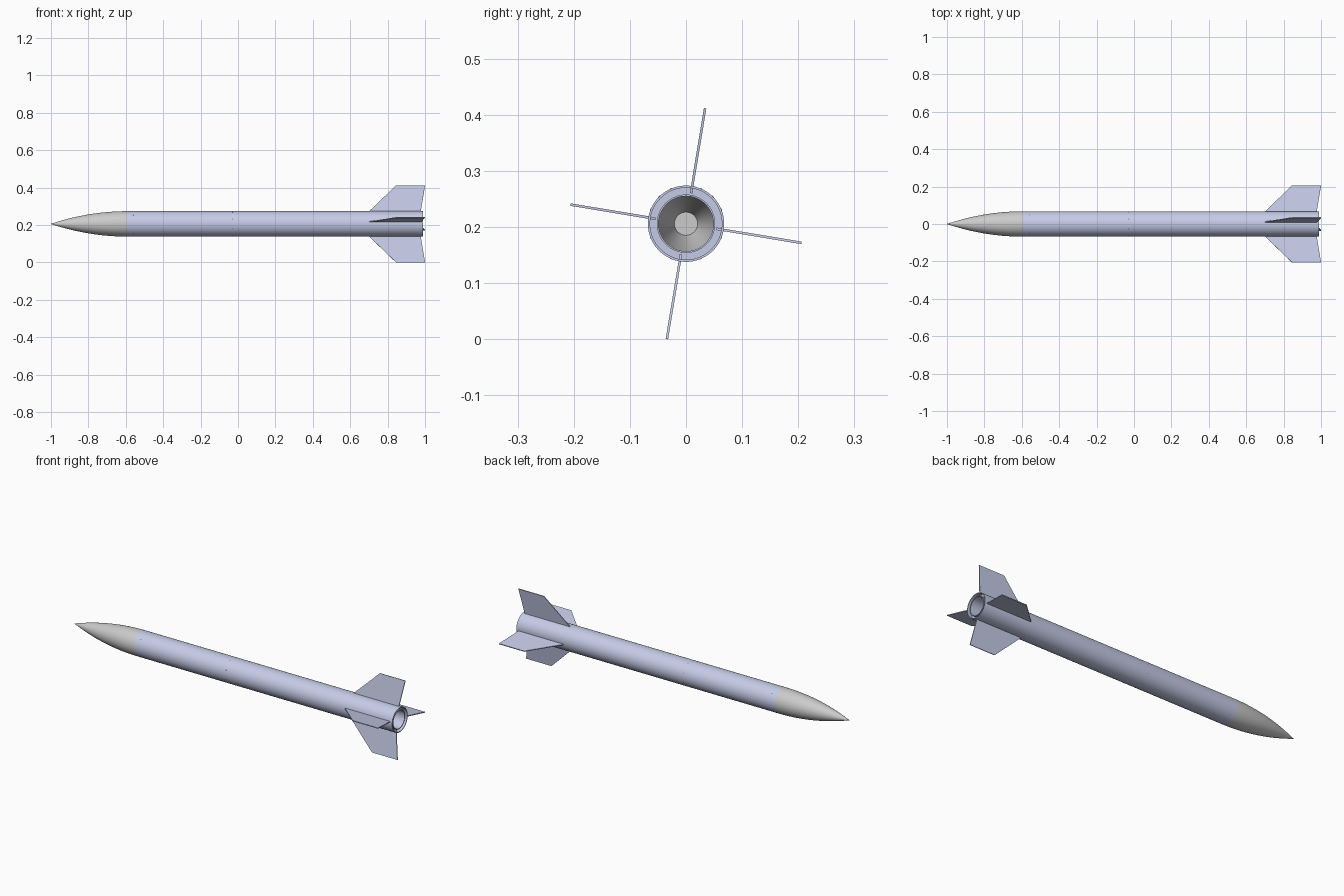
import bpy, bmesh, math
from mathutils import Matrix

if "Cube" in bpy.data.objects:
    bpy.data.objects.remove(bpy.data.objects["Cube"])

ZC = 0.206      # height of the long axis
R = 0.068       # body radius
SEG = 96
LILAC = bpy.data.materials.new("lilac_paint")
LILAC.diffuse_color = (0.56, 0.60, 0.80, 1)
LILAC.use_nodes = True
LILAC.node_tree.nodes["Principled BSDF"].inputs["Base Color"].default_value = LILAC.diffuse_color
DARK = bpy.data.materials.new("dark_metal")
DARK.diffuse_color = (0.15, 0.15, 0.18, 1)
DARK.use_nodes = True
DARK.node_tree.nodes["Principled BSDF"].inputs["Base Color"].default_value = DARK.diffuse_color


def finish(name, bm, mat=None, smooth=True):
    bmesh.ops.recalc_face_normals(bm, faces=bm.faces)
    me = bpy.data.meshes.new(name)
    bm.to_mesh(me)
    bm.free()
    ob = bpy.data.objects.new(name, me)
    bpy.context.collection.objects.link(ob)
    if mat:
        me.materials.append(mat)
    if smooth:
        bpy.ops.object.select_all(action='DESELECT')
        bpy.context.view_layer.objects.active = ob
        ob.select_set(True)
        bpy.ops.object.shade_smooth_by_angle(angle=math.radians(30))
    return ob


def lathe(name, profile, mat=None, closed=True):
    """Revolve (x, radius) points around the long axis."""
    bm = bmesh.new()
    rings = []
    for x, r in profile:
        if r < 1e-6:
            rings.append([bm.verts.new((x, 0, ZC))] * SEG)
        else:
            rings.append([bm.verts.new((x, r * math.sin(2 * math.pi * i / SEG),
                                        ZC + r * math.cos(2 * math.pi * i / SEG)))
                          for i in range(SEG)])
    pairs = list(zip(rings, rings[1:]))
    if closed:
        pairs.append((rings[-1], rings[0]))
    for a, b in pairs:
        for i in range(SEG):
            j = (i + 1) % SEG
            quad = list(dict.fromkeys((a[i], a[j], b[j], b[i])))
            if len(quad) > 2:
                bm.faces.new(quad)
    return finish(name, bm, mat)


def tube(name, x0, x1, r_in, r_out, mat=None):
    return lathe(name, [(x0, r_in), (x0, r_out), (x1, r_out), (x1, r_in)], mat)


def ogive(x, radius=R, base=-0.59, length=0.41):
    rho = (radius ** 2 + length ** 2) / (2 * radius)
    return math.sqrt(rho ** 2 - (x - base) ** 2) + radius - rho


# Hollow nose cone with a shoulder that slides into the body
TIP = -0.985
xs = [TIP + (-0.59 - TIP) * i / 24 for i in range(25)]
outer = [(x, ogive(x)) for x in xs]
inner = [(x, ogive(x) - 0.004) for x in reversed(xs) if ogive(x) > 0.022]
shoulder = [(-0.59, 0.0635), (-0.46, 0.0635), (-0.46, 0.060), (-0.585, 0.060)]
lathe("nose_cone", [(TIP, 0)] + outer + shoulder + inner[1:] + [(inner[-1][0], 0)],
      closed=False)

# Small metal tip
lathe("nose_tip", [(-1.0, 0), (-0.9985, 0.0018), (-0.994, 0.0029),
                   (TIP, ogive(TIP)), (TIP, 0)], LILAC, closed=False)

# Body tube, inner motor tube and centring rings
tube("body_tube", -0.59, 0.99, 0.0640, R, LILAC)
tube("motor_tube", 0.68, 0.985, 0.0490, 0.0520, LILAC)
for n, x in enumerate((0.69, 0.955)):
    tube(f"centring_ring_{n + 1}", x, x + 0.012, 0.0515, 0.0642, LILAC)

# Four swept fins whose roots pass through the body wall
FIN = [(0.72, 0.055), (0.70, 0.067), (0.845, 0.2085),
       (1.0, 0.2085), (0.977, 0.067), (0.975, 0.055)]
for k in range(4):
    bm = bmesh.new()
    face = bm.faces.new([bm.verts.new((x, -0.00225, r)) for x, r in FIN])
    ext = bmesh.ops.extrude_face_region(bm, geom=[face])
    bmesh.ops.translate(bm, vec=(0, 0.0045, 0),
                        verts=[v for v in ext["geom"] if isinstance(v, bmesh.types.BMVert)])
    turn = Matrix.Rotation(-math.radians(9.4 + 90 * k), 4, 'X')
    bmesh.ops.transform(bm, matrix=Matrix.Translation((0, 0, ZC)) @ turn, verts=bm.verts)
    finish(f"fin_{k + 1}", bm, LILAC, smooth=False)

# Tiny flush rivets around the mid joint and the nose joint
for label, x, count in (("mid", -0.03, 8), ("nose", -0.56, 4)):
    for k in range(count):
        bm = bmesh.new()
        turn = Matrix.Rotation(2 * math.pi * (k + 0.5) / count, 4, 'X')
        bmesh.ops.create_cone(bm, cap_ends=True, segments=12, radius1=0.0025,
                              radius2=0.0025, depth=0.004,
                              matrix=Matrix.Translation((x, 0, ZC)) @ turn
                              @ Matrix.Translation((0, 0, R - 0.0016)))
        finish(f"{label}_rivet_{k + 1}", bm, DARK)
